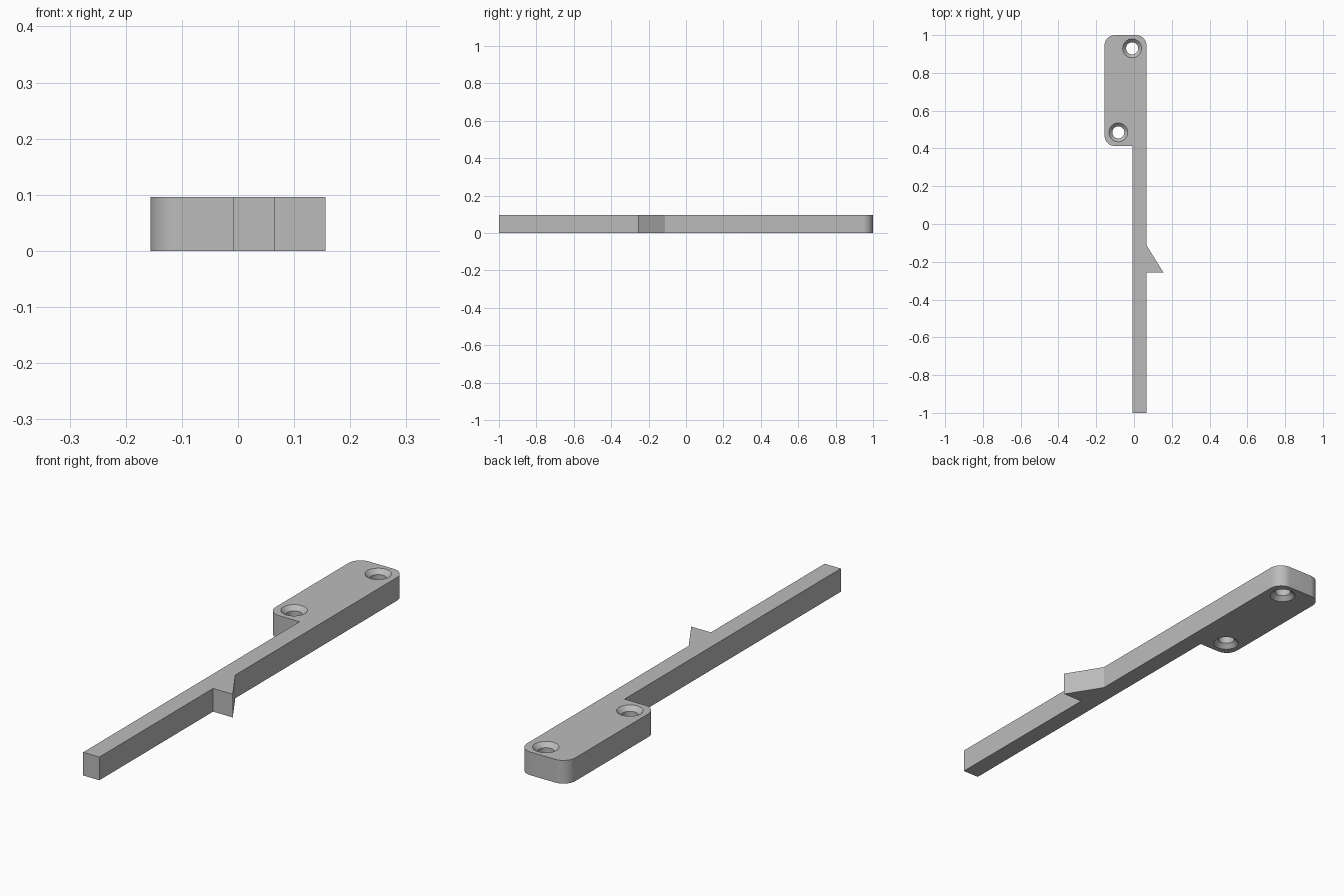
import bpy, bmesh
from math import cos, sin, pi, radians

if "Cube" in bpy.data.objects:
    bpy.data.objects.remove(bpy.data.objects["Cube"], do_unlink=True)

HEIGHT = 0.096
LEFT, BAR, RIGHT = -0.156, -0.008, 0.066   # plate edge, bar edge, shared straight edge
PLATE_Y = 0.413
CORNER = 0.055
HOLES = [(-0.01, 0.93), (-0.083, 0.485)]

grey = bpy.data.materials.new("plain_grey")
grey.use_nodes = True
grey.diffuse_color = (0.5, 0.5, 0.5, 1)
grey.node_tree.nodes["Principled BSDF"].inputs["Base Color"].default_value = (0.5, 0.5, 0.5, 1)


def add_object(name, bm):
    bmesh.ops.recalc_face_normals(bm, faces=bm.faces)
    mesh = bpy.data.meshes.new(name)
    bm.to_mesh(mesh)
    bm.free()
    obj = bpy.data.objects.new(name, mesh)
    bpy.context.collection.objects.link(obj)
    mesh.materials.append(grey)
    return obj


def arc(cx, cy, start, steps=12):
    """Quarter-circle corner, counter-clockwise from the start angle."""
    angles = [start + pi / 2 * i / steps for i in range(steps + 1)]
    return [(cx + CORNER * cos(a), cy + CORNER * sin(a)) for a in angles]


# Outline of the bar, its catch tooth and the rounded mounting plate
outline = [(BAR, -1), (RIGHT, -1), (RIGHT, -0.257), (0.156, -0.257), (RIGHT, -0.112)]
outline += arc(RIGHT - CORNER, 1 - CORNER, 0)
outline += arc(LEFT + CORNER, 1 - CORNER, pi / 2)
outline += arc(LEFT + CORNER, PLATE_Y + CORNER, pi)
outline += [(BAR, PLATE_Y)]

bm = bmesh.new()
base = bm.faces.new([bm.verts.new((x, y, 0)) for x, y in outline])
up = bmesh.ops.extrude_face_region(bm, geom=[base], use_keep_orig=True)
top = [v for v in up["geom"] if isinstance(v, bmesh.types.BMVert)]
bmesh.ops.translate(bm, verts=top, vec=(0, 0, HEIGHT))
latch = add_object("latch_arm", bm)

# Screw holes, countersunk on both faces
RIM, BORE, SINK, OVER = 0.05, 0.032, 0.018, 0.01
profile = [(RIM + OVER, -OVER), (BORE, SINK), (BORE, HEIGHT - SINK), (RIM + OVER, HEIGHT + OVER)]
SIDES = 40
bm = bmesh.new()
for hx, hy in HOLES:
    rings = [[bm.verts.new((hx + r * cos(2 * pi * i / SIDES), hy + r * sin(2 * pi * i / SIDES), z))
              for i in range(SIDES)] for r, z in profile]
    for low, high in zip(rings, rings[1:]):
        for i in range(SIDES):
            j = (i + 1) % SIDES
            bm.faces.new((low[i], low[j], high[j], high[i]))
    bm.faces.new(rings[0][::-1])
    bm.faces.new(rings[-1])
cutter = add_object("hole_cutter", bm)
cutter.hide_render = True

cut = latch.modifiers.new("screw_holes", "BOOLEAN")
cut.operation = "DIFFERENCE"
cut.solver = "EXACT"
cut.object = cutter
bpy.ops.object.select_all(action="DESELECT")
latch.select_set(True)
bpy.context.view_layer.objects.active = latch
bpy.ops.object.modifier_apply(modifier=cut.name)
bpy.data.objects.remove(cutter, do_unlink=True)

# Smooth corners and holes, crisp edges
bpy.ops.object.shade_smooth_by_angle(angle=radians(30))
